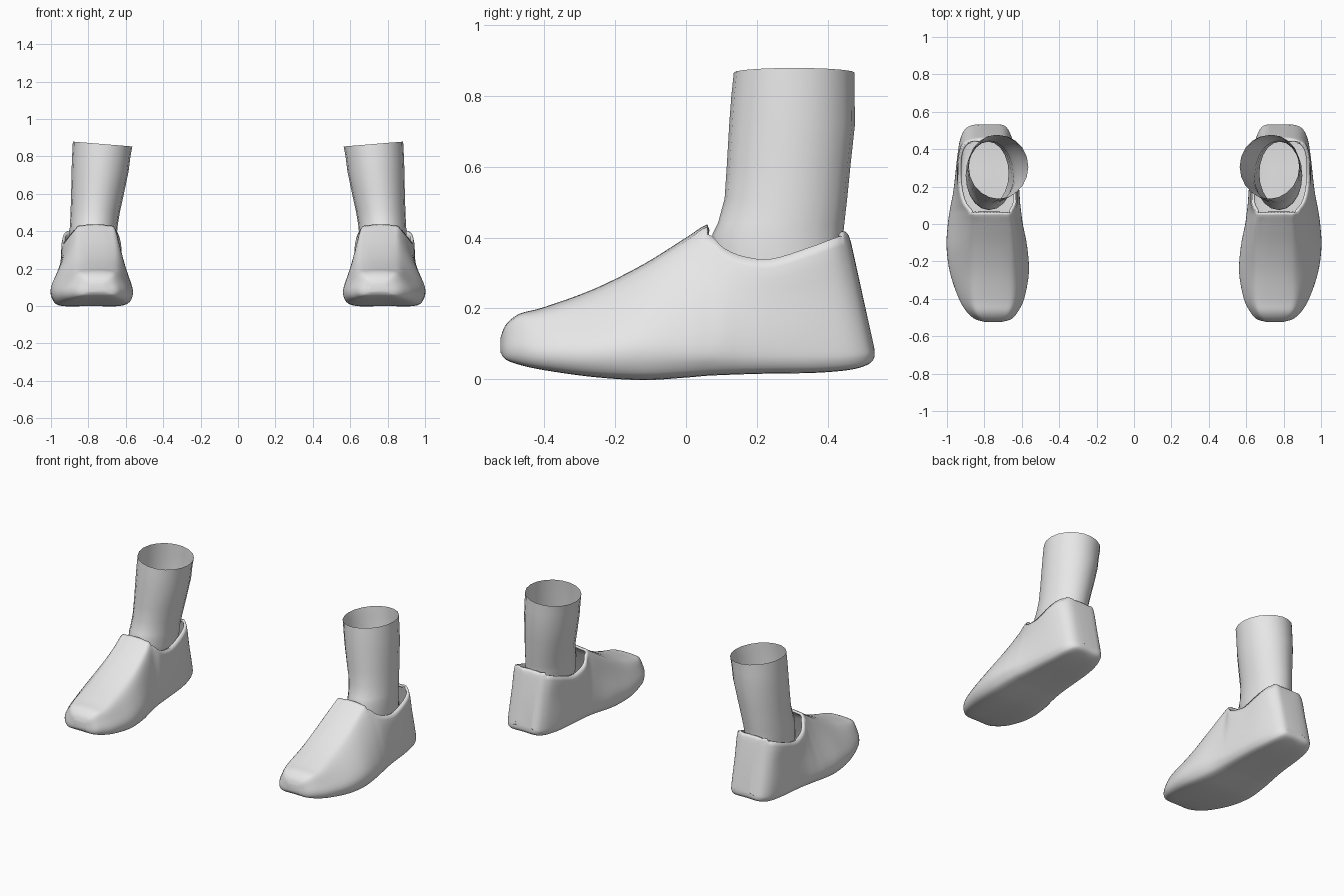
import bpy, bmesh, math
from mathutils import Vector

grey = bpy.data.materials.new("plain_grey")
grey.diffuse_color = (0.8, 0.8, 0.8, 1)


def spline(pts, n, closed=False):
    """Catmull-Rom through tuples, n samples per span."""
    m = len(pts)
    get = (lambda i: pts[i % m]) if closed else (lambda i: pts[max(0, min(m - 1, i))])
    out = []
    for i in range(m if closed else m - 1):
        a, b, c, d = get(i - 1), get(i), get(i + 1), get(i + 2)
        for k in range(n):
            t = k / n
            out.append(tuple(0.5 * (2 * q + (r - p) * t + (2 * p - 5 * q + 4 * r - s) * t * t
                                    + (3 * q - p - 3 * r + s) * t ** 3)
                             for p, q, r, s in zip(a, b, c, d)))
    if not closed:
        out.append(tuple(pts[-1]))
    return out


def finish(bm, name, thickness=0):
    bmesh.ops.recalc_face_normals(bm, faces=bm.faces)
    me = bpy.data.meshes.new(name)
    bm.to_mesh(me)
    bm.free()
    me.materials.append(grey)
    ob = bpy.data.objects.new(name, me)
    bpy.context.collection.objects.link(ob)
    for p in me.polygons:
        p.use_smooth = True
    if thickness:
        so = ob.modifiers.new("wall", 'SOLIDIFY')
        so.thickness = thickness
        so.offset = -1
    ob.modifiers.new("pair", 'MIRROR')
    return ob


def loft(rings, skip=lambda i, j: False, caps=()):
    bm = bmesh.new()
    rows = [[bm.verts.new(p) for p in r] for r in rings]
    n = len(rows[0])
    for i in range(len(rows) - 1):
        for j in range(n):
            if not skip(i, j):
                k = (j + 1) % n
                bm.faces.new((rows[i][j], rows[i][k], rows[i + 1][k], rows[i + 1][j]))
    for c in caps:
        bm.faces.new(rows[c])
    return bm


# Shoe stations, toe to heel:
# y, inner x, outer x, bottom z, top z, inner/outer shoulder x, shoulder z, heel lean
stations = [
    (-0.523, 0.705, 0.80, 0.075, 0.12, 0.72, 0.785, 0.115, 0),
    (-0.508, 0.655, 0.85, 0.056, 0.155, 0.685, 0.82, 0.145, 0),
    (-0.47, 0.622, 0.893, 0.042, 0.185, 0.66, 0.85, 0.172, 0),
    (-0.40, 0.588, 0.935, 0.027, 0.204, 0.64, 0.87, 0.185, 0),
    (-0.26, 0.563, 0.982, 0.008, 0.255, 0.635, 0.875, 0.228, 0),
    (-0.12, 0.572, 1.0, 0.0, 0.325, 0.635, 0.875, 0.295, 0),
    (0.0, 0.595, 0.993, 0.007, 0.40, 0.645, 0.87, 0.37, 0),
    (0.06, 0.603, 0.985, 0.012, 0.437, 0.655, 0.872, 0.41, 0),
    (0.105, 0.608, 0.978, 0.014, 0.43, 0.635, 0.905, 0.372, 0),
    (0.16, 0.612, 0.968, 0.016, 0.42, 0.632, 0.925, 0.348, 0),
    (0.24, 0.618, 0.958, 0.018, 0.42, 0.636, 0.936, 0.34, 0),
    (0.36, 0.63, 0.945, 0.02, 0.42, 0.642, 0.936, 0.372, 0.05),
    (0.45, 0.65, 0.93, 0.028, 0.415, 0.655, 0.92, 0.395, 0.14),
    (0.50, 0.672, 0.905, 0.042, 0.415, 0.678, 0.89, 0.405, 0.19),
    (0.522, 0.695, 0.87, 0.06, 0.41, 0.70, 0.855, 0.395, 0.21),
    (0.529, 0.72, 0.82, 0.085, 0.385, 0.725, 0.81, 0.36, 0.22),
]
N = 4


def section(s):
    y, xi, xo, zb, zt, ti, to, zs, lean = s
    c, ct, zw = (xi + xo) / 2, (ti + to) / 2, min(0.10, zb + 0.35 * (zs - zb))

    def half(x, t):
        return [(c + (x - c) * 0.72, zb), (c + (x - c) * 0.95, zb + (zw - zb) * 0.3), (x, zw),
                (x * 0.6 + t * 0.4, (zw + zs) / 2), (t, zs),
                (ct + (t - ct) * 0.6, zs + (zt - zs) * 0.8)]
    ctrl = [(c, zb)] + half(xo, to) + [(ct, zt)] + half(xi, ti)[::-1]
    return [Vector((x, y - lean * (z - 0.1), z)) for x, z in spline(ctrl, N, True)]


# Foot opening: leave out the top columns between the instep and heel stations
def opening(i, j):
    return 7 * N <= i < 13 * N and 5 * N <= j < 9 * N


rings = [section(s) for s in spline(stations, N)]
finish(loft(rings, opening, (0, -1)), "shoes", 0.015)

# Ankles: z, inner x, outer x, front y, back y
levels = [
    (0.10, 0.67, 0.89, 0.10, 0.44), (0.30, 0.655, 0.90, 0.075, 0.445),
    (0.41, 0.645, 0.90, 0.075, 0.444), (0.44, 0.642, 0.898, 0.09, 0.447),
    (0.51, 0.63, 0.895, 0.109, 0.455), (0.60, 0.61, 0.892, 0.115, 0.464),
    (0.72, 0.585, 0.89, 0.122, 0.477), (0.80, 0.575, 0.887, 0.128, 0.476),
    (0.866, 0.565, 0.883, 0.135, 0.476),
]
legs = []
for z, xi, xo, yf, yb in levels:
    ring = []
    for k in range(20):
        a = math.tau * k / 20
        x = (xi + xo) / 2 + (xo - xi) / 2 * math.cos(a)
        y = (yf + yb) / 2 + (yb - yf) / 2 * math.sin(a)
        tilt = 0.013 * math.cos(a) if z > 0.85 else 0  # cuff is higher outside
        ring.append(Vector((x, y, z + tilt)))
    legs.append(ring)
finish(loft(legs), "ankles")
